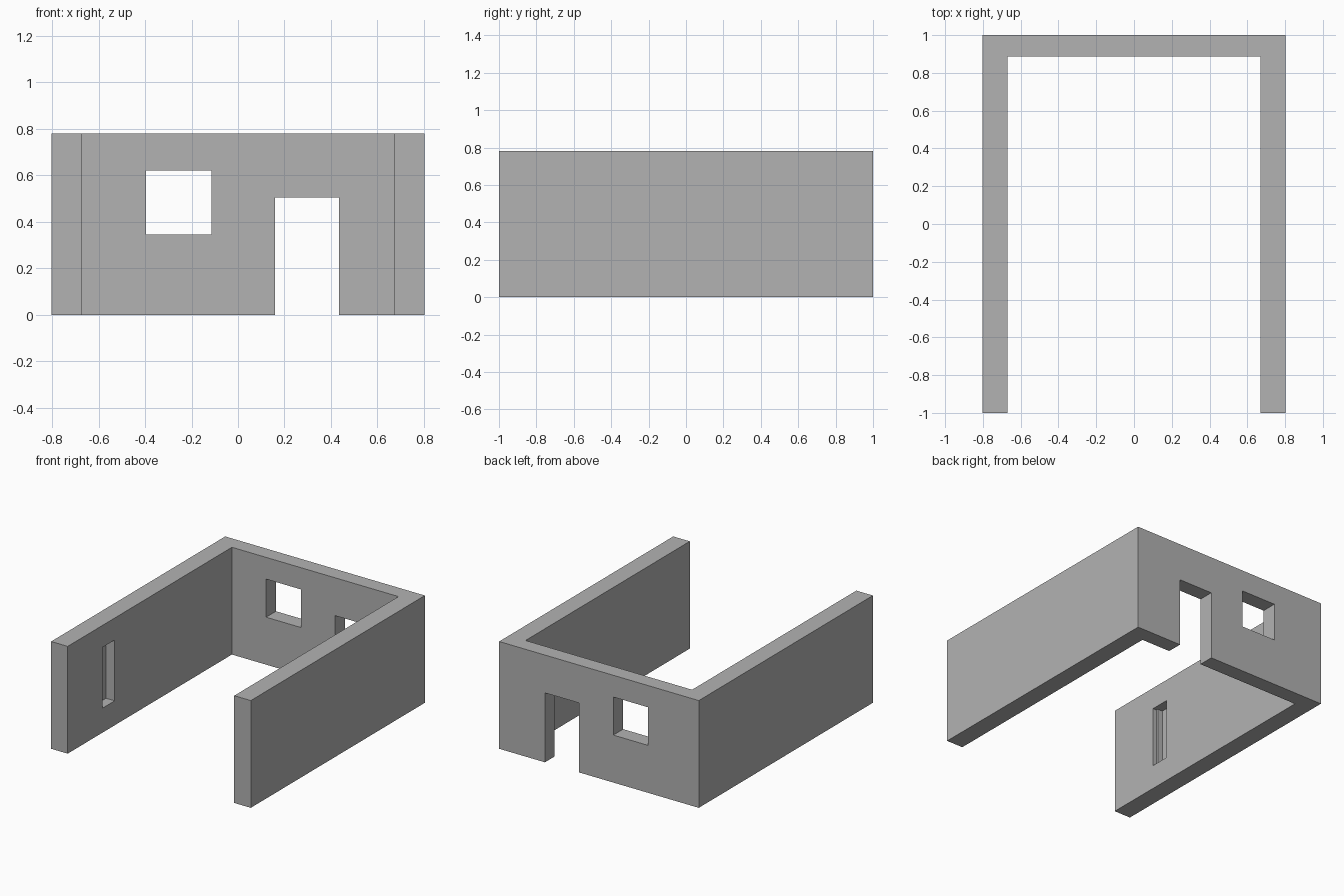
import bpy
import bmesh

cube = bpy.data.objects.get("Cube")
if cube:
    bpy.data.objects.remove(cube, do_unlink=True)

W, WI = 0.803, 0.67      # outer and inner half width
YI = 0.887               # inner face of the back wall
H = 0.78                 # wall height

grey = bpy.data.materials.new("plain grey")
grey.use_nodes = True
colour = (0.448, 0.448, 0.448, 1)
grey.diffuse_color = colour
grey.node_tree.nodes["Principled BSDF"].inputs["Base Color"].default_value = colour


def prism(name, outline, z0, z1):
    """Extrude a plan outline from z0 up to z1."""
    bm = bmesh.new()
    face = bm.faces.new([bm.verts.new((x, y, z0)) for x, y in outline])
    top = bmesh.ops.extrude_face_region(bm, geom=[face])["geom"]
    verts = [v for v in top if isinstance(v, bmesh.types.BMVert)]
    bmesh.ops.translate(bm, verts=verts, vec=(0, 0, z1 - z0))
    bmesh.ops.recalc_face_normals(bm, faces=bm.faces)
    mesh = bpy.data.meshes.new(name)
    bm.to_mesh(mesh)
    bm.free()
    mesh.materials.append(grey)
    obj = bpy.data.objects.new(name, mesh)
    bpy.context.collection.objects.link(obj)
    return obj


def rect(x0, x1, y0, y1):
    return [(x0, y0), (x1, y0), (x1, y1), (x0, y1)]


# U-shaped walls, open at the front
walls = prism("walls", [(-W, -1), (-WI, -1), (-WI, YI), (WI, YI),
                        (WI, -1), (W, -1), (W, 1), (-W, 1)], 0, H)

# Window and doorway through the back wall
window = prism("window_cutter", rect(-0.395, -0.115, 0.8, 1.1), 0.345, 0.622)
door = prism("door_cutter", rect(0.16, 0.435, 0.8, 1.1), -0.1, 0.505)

# Blind niche with a stepped jamb in one side wall
niche = prism("niche_cutter", [(-WI + 0.1, -0.6), (-WI + 0.1, -0.46),
                               (-WI - 0.07, -0.46), (-WI - 0.07, -0.585),
                               (-WI - 0.03, -0.585), (-WI - 0.03, -0.6)], 0.178, 0.62)

bpy.context.view_layer.objects.active = walls
for cutter in (window, door, niche):
    mod = walls.modifiers.new(cutter.name, "BOOLEAN")
    mod.operation = "DIFFERENCE"
    mod.solver = "EXACT"
    mod.object = cutter
    bpy.ops.object.modifier_apply(modifier=mod.name)
    bpy.data.objects.remove(cutter, do_unlink=True)
